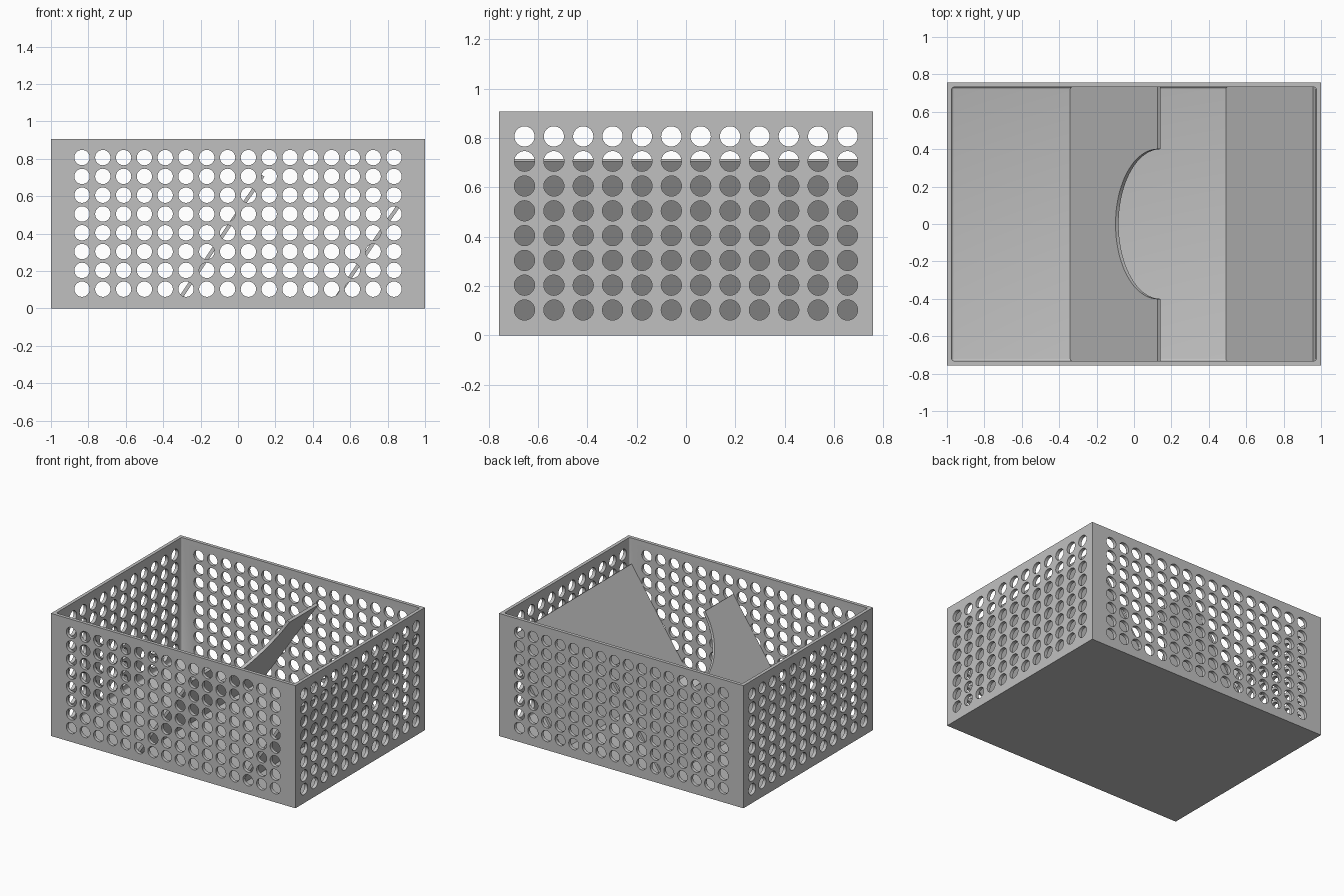
import bpy
import bmesh
from math import pi, sin, cos, radians
from mathutils import Matrix, Vector

if "Cube" in bpy.data.objects:
    bpy.data.objects.remove(bpy.data.objects["Cube"], do_unlink=True)

HALF_X, HALF_Y, HEIGHT = 1.0, 0.757, 0.907
WALL = 0.025
TILT = radians(56)

grey = bpy.data.materials.new("plain_grey")
grey.use_nodes = True
grey.diffuse_color = (0.53, 0.53, 0.53, 1)
grey.node_tree.nodes["Principled BSDF"].inputs["Base Color"].default_value = (0.53, 0.53, 0.53, 1)


def make_object(name, bm):
    bmesh.ops.recalc_face_normals(bm, faces=bm.faces)
    mesh = bpy.data.meshes.new(name)
    bm.to_mesh(mesh)
    bm.free()
    mesh.materials.append(grey)
    obj = bpy.data.objects.new(name, mesh)
    bpy.context.collection.objects.link(obj)
    return obj


def block(name, lo, hi, bevel=0):
    bm = bmesh.new()
    lo, hi = Vector(lo), Vector(hi)
    mat = Matrix.Translation((lo + hi) / 2) @ Matrix.Diagonal((*(hi - lo), 1))
    bmesh.ops.create_cube(bm, size=1, matrix=mat)
    if bevel:
        bmesh.ops.bevel(bm, geom=bm.edges[:], offset=bevel, segments=3,
                        profile=0.5, affect='EDGES')
    return make_object(name, bm)


def select_only(obj):
    bpy.ops.object.select_all(action='DESELECT')
    obj.select_set(True)
    bpy.context.view_layer.objects.active = obj


def cut(target, cutter):
    cutter.hide_render = True
    mod = target.modifiers.new("cut", 'BOOLEAN')
    mod.operation = 'DIFFERENCE'
    mod.solver = 'EXACT'
    mod.object = cutter
    select_only(target)
    bpy.ops.object.modifier_apply(modifier=mod.name)
    bpy.data.objects.remove(cutter, do_unlink=True)


# Open box with softened inner corners
box = block("perforated_box", (-HALF_X, -HALF_Y, 0), (HALF_X, HALF_Y, HEIGHT))
cavity = block("cavity_cutter", (WALL - HALF_X, WALL - HALF_Y, WALL),
               (HALF_X - WALL, HALF_Y - WALL, HEIGHT + 0.2), bevel=0.012)
cut(box, cavity)

# Grid of round holes through all four walls
bm = bmesh.new()


def hole_grid(columns, reach, rows, place, turn):
    for i in range(columns):
        across = -reach + 2 * reach * i / (columns - 1)
        for j in range(rows):
            spot = place(across, 0.103 + 0.1005 * j)
            bmesh.ops.create_cone(bm, cap_ends=True, segments=32,
                                  radius1=0.041, radius2=0.041, depth=0.1,
                                  matrix=Matrix.Translation(spot) @ turn)


for side in (-1, 1):
    hole_grid(16, 0.834, 8, lambda a, z: (a, side * (HALF_Y - WALL / 2), z),
              Matrix.Rotation(pi / 2, 4, 'X'))
    hole_grid(12, 0.6545, 8, lambda a, z: (side * (HALF_X - WALL / 2), a, z),
              Matrix.Rotation(pi / 2, 4, 'Y'))
cut(box, make_object("hole_cutter", bm))


# Slanted dividers: a flat outline (across, along the slope), then thickened
def divider(name, foot_x, notch=0):
    start, end, half = -0.006, 0.833, HALF_Y - WALL
    outline = [(-half, end), (-half, start), (half, start), (half, end)]
    if notch:
        outline += [(notch * cos(t), end - notch * sin(t))
                    for t in (pi * i / 48 for i in range(49))]
    slope = Vector((cos(TILT), 0, sin(TILT)))
    under = Vector((sin(TILT), 0, -cos(TILT))) * 0.02
    foot = Vector((foot_x, 0, WALL))
    bm = bmesh.new()
    face = bm.faces.new([bm.verts.new(foot + slope * s + Vector((0, y, 0)))
                         for y, s in outline])
    out = bmesh.ops.extrude_face_region(bm, geom=[face], use_keep_orig=True)
    moved = [v for v in out["geom"] if isinstance(v, bmesh.types.BMVert)]
    bmesh.ops.translate(bm, verts=moved, vec=under)
    return make_object(name, bm)


parts = [box,
         divider("notched_divider", -0.341, notch=0.4),
         divider("end_divider", 0.492)]

for part in parts:
    select_only(part)
    bpy.ops.object.shade_smooth_by_angle(angle=radians(30))
